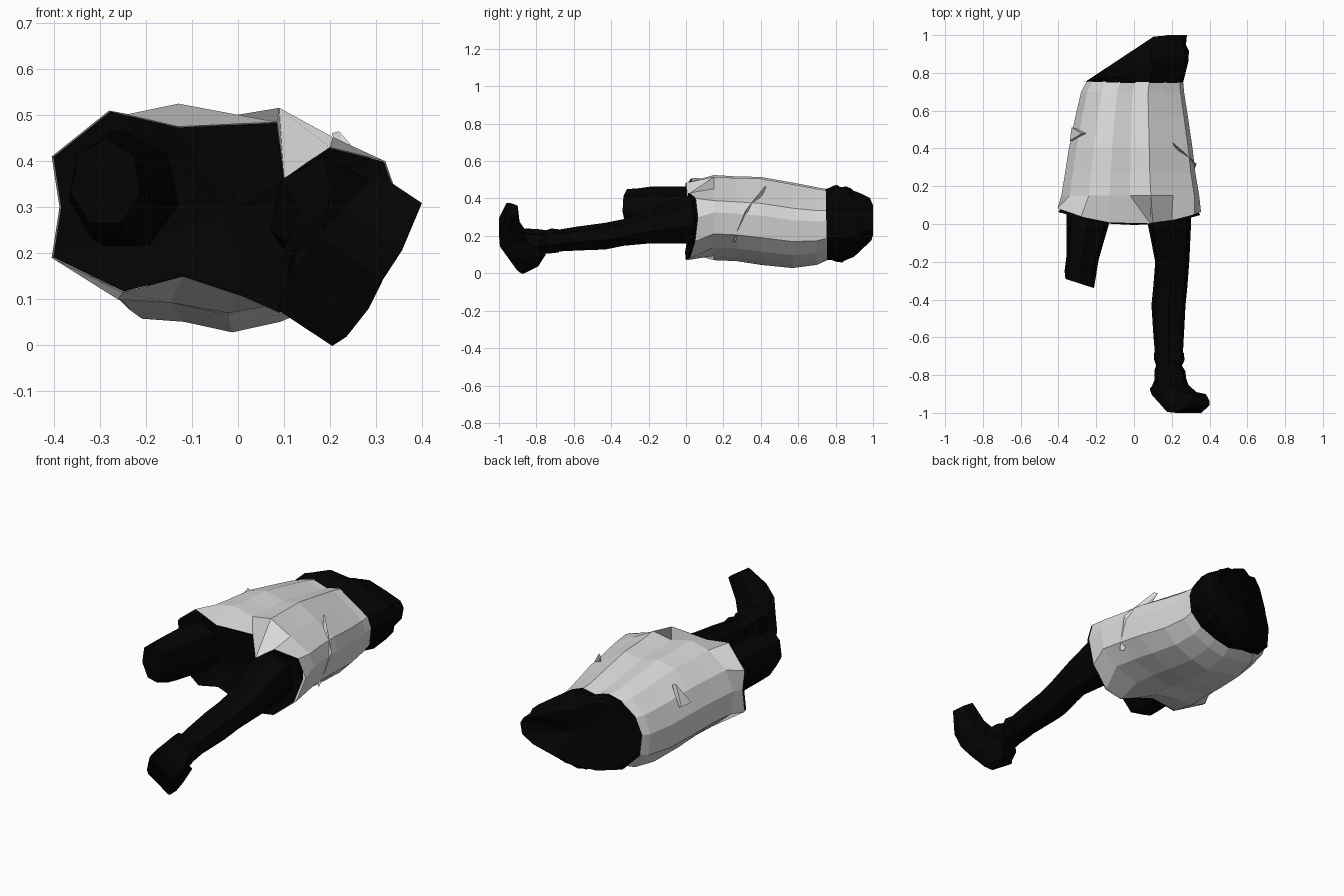
import bpy, bmesh, math
from mathutils import Vector

cube = bpy.data.objects.get("Cube")
if cube:
    bpy.data.objects.remove(cube, do_unlink=True)


def material(name, value):
    m = bpy.data.materials.new(name)
    m.use_nodes = True
    col = (value, value, value, 1)
    m.diffuse_color = col
    bsdf = m.node_tree.nodes["Principled BSDF"]
    bsdf.inputs["Base Color"].default_value = col
    bsdf.inputs["Roughness"].default_value = 0.9
    return m


BLACK = material("black cloth", 0.001)
GREY = material("pale grey cloth", 0.7)


def loft(name, rings, mat, caps=(True, True)):
    """Join equal rings of points with faces, closing the ends with fans."""
    bm = bmesh.new()
    loops = [[bm.verts.new(p) for p in ring] for ring in rings]
    n = len(loops[0])
    for a, b in zip(loops, loops[1:]):
        for i in range(n):
            j = (i + 1) % n
            bm.faces.new((a[i], a[j], b[j], b[i]))
    for loop, cap in zip((loops[0], loops[-1]), caps):
        if cap:
            mid = bm.verts.new(sum((v.co for v in loop), Vector()) / n)
            for i in range(n):
                bm.faces.new((loop[i], loop[(i + 1) % n], mid))
    bmesh.ops.recalc_face_normals(bm, faces=bm.faces)
    me = bpy.data.meshes.new(name)
    bm.to_mesh(me)
    bm.free()
    me.materials.append(mat)
    ob = bpy.data.objects.new(name, me)
    bpy.context.collection.objects.link(ob)
    return ob


# Angular cross-section shared by the garment and the body
OUTLINE = [(1, .12), (.93, .4), (.62, .68), (.3, .96), (0, .88), (-.3, 1),
           (-.6, .9), (-.88, .55), (-1, .1), (-.96, -.45), (-.66, -.87),
           (-.35, -.9), (0, -1), (.35, -.9), (.72, -.7), (.96, -.38)]


def section(y, x0, x1, z0, z1, grow=1.0):
    cx, cz = (x0 + x1) / 2, (z0 + z1) / 2
    hx, hz = (x1 - x0) / 2 * grow, (z1 - z0) / 2 * grow
    return [Vector((cx + u * hx, y, cz + v * hz)) for u, v in OUTLINE]


# Garment: uneven hem followed by tapering sections
HEM = [(.355, .3), (.32, .4), (.2, .43), (.1, .36), (.085, .485), (-.13, .475),
       (-.28, .51), (-.405, .41), (-.388, .3), (-.405, .19), (-.25, .115),
       (-.12, .15), (0, .11), (.09, .07), (.2, .08), (.31, .17)]
hem = [Vector((x, .5 * x * x, z)) for x, z in HEM]
garment = [hem,
           section(.15, -.385, .345, .07, .525),
           section(.27, -.365, .325, .065, .518),
           section(.4, -.345, .31, .045, .515),
           section(.57, -.31, .285, .028, .485),
           section(.7, -.28, .265, .045, .46),
           section(.755, -.25, .26, .07, .45)]
loft("garment", garment, GREY, (False, False))

# Dark underlayer filling the hem
mid = Vector((-.02, 0, .3))
under = []
for depth, s in ((-.025, .99), (.1, .76)):
    ring = []
    for p in hem:
        q = mid + (p - mid) * s
        q.y = .02 + .42 * p.x * p.x + depth
        ring.append(q)
    under.append(ring)
loft("underlayer", under, BLACK)


# Raised cloth folds
def fold(name, tips, out):
    a, b, c = (Vector(t) for t in tips)
    off = Vector(out)
    loft(name, [[a - off, b - off, c - off], [a, b + off, c]], GREY)


fold("left_side_fold", [(.22, .42, .465), (.315, .33, .33), (.305, .25, .17)], (.016, -.012, .004))
fold("right_side_fold", [(-.33, .51, .36), (-.265, .48, .45), (-.34, .44, .36)], (-.012, 0, .006))


# Waist: band plus a slanted, tapering upper end
def slanted(lift, grow):
    ring = section(0, -.25, .275, .07, .46, grow)
    for p in ring:
        p.y = min(1.0, .755 + lift * (p.x + .255) * .66)
        p.y = max(p.y, .75)
        if p.y > .87:
            p.z += (.315 - p.z) * (p.y - .87) * 3.2
    return ring


loft("waist", [section(.74, -.25, .26, .07, .45, .99), slanted(.12, .99),
               slanted(.3, 1.05), slanted(.45, 1.06), slanted(.55, 1.0),
               slanted(.8, 1.02), slanted(1.0, 1.0)], BLACK)


# Legs made of seven-sided sections
def tube(y, x0, x1, z0, z1, slant=0.0, n=7):
    ring = []
    for i in range(n):
        a = math.tau * i / n + math.pi / 2
        c, s = math.cos(a), math.sin(a)
        ring.append(Vector(((x0 + x1) / 2 + c * (x1 - x0) / 2, y + slant * c,
                            (z0 + z1) / 2 + s * (z1 - z0) / 2)))
    return ring


loft("left_leg", [tube(.12, .06, .3, .15, .42), tube(0, .07, .305, .145, .41),
                  tube(-.2, .11, .295, .15, .335), tube(-.33, .1, .285, .14, .29),
                  tube(-.43, .09, .275, .12, .27), tube(-.58, .1, .267, .115, .25),
                  tube(-.7, .11, .26, .11, .23)], BLACK)
loft("ankle_cuff", [tube(-.68, .105, .265, .105, .235), tube(-.72, .105, .27, .1, .24),
                    tube(-.75, .115, .255, .1, .23), tube(-.78, .105, .275, .09, .235),
                    tube(-.86, .11, .28, .06, .24)], BLACK)
loft("right_thigh", [tube(.12, -.36, -.12, .2, .46), tube(0, -.36, -.13, .205, .465),
                     tube(-.18, -.36, -.185, .215, .465, -.01),
                     tube(-.25, -.37, -.195, .225, .455),
                     tube(-.315, -.365, -.21, .255, .45, -.025)], BLACK)

# Shoe: sections from heel to toe, turned outwards
across = Vector((.83, 0, -.55))
shoe = []
for x, z, half, sole, top in ((.145, .038, .072, -.88, -.85), (.165, .065, .085, -.905, -.79),
                              (.21, .13, .09, -.95, -.75), (.245, .19, .085, -.995, -.85),
                              (.29, .25, .08, -1.0, -.89), (.35, .342, .06, -.96, -.9)):
    c = Vector((x, 0, z))
    ring = []
    for w, y in ((-1, sole), (1, sole), (1, sole * .6 + top * .4), (.6, top),
                 (-.6, top), (-1, sole * .6 + top * .4)):
        p = c + across * (half * w)
        p.y = y
        ring.append(p)
    shoe.append(ring)
loft("left_shoe", shoe, BLACK)
